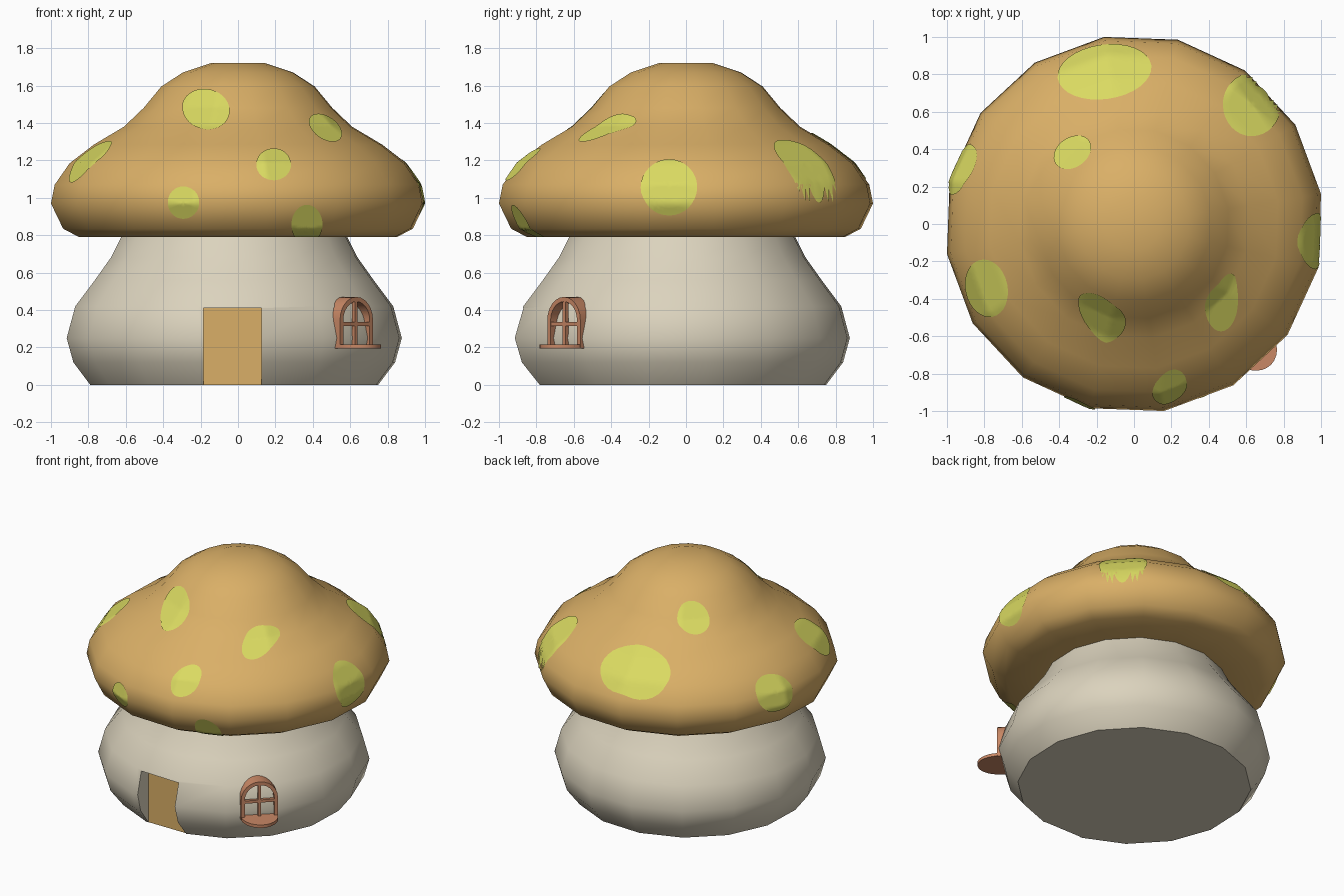
import bpy, bmesh, math
from mathutils import Vector
from mathutils.bvhtree import BVHTree

if "Cube" in bpy.data.objects:
    bpy.data.objects.remove(bpy.data.objects["Cube"])


def material(name, rgb):
    m = bpy.data.materials.new(name)
    m.diffuse_color = (*rgb, 1)
    m.use_nodes = True
    m.node_tree.nodes["Principled BSDF"].inputs["Base Color"].default_value = m.diffuse_color
    return m


TAN = material("tan", (0.70, 0.43, 0.135))
LIME = material("lime_yellow", (0.70, 0.70, 0.12))
CREAM = material("cream", (0.71, 0.65, 0.51))
CLAY = material("clay", (0.58, 0.245, 0.13))


def finish(name, bm, mat, angle=50):
    bmesh.ops.recalc_face_normals(bm, faces=bm.faces)
    me = bpy.data.meshes.new(name)
    bm.to_mesh(me)
    bm.free()
    me.materials.append(mat)
    ob = bpy.data.objects.new(name, me)
    bpy.context.collection.objects.link(ob)
    smooth(ob, angle)
    return ob


def smooth(ob, angle):
    bpy.ops.object.select_all(action='DESELECT')
    ob.select_set(True)
    bpy.context.view_layer.objects.active = ob
    bpy.ops.object.shade_smooth_by_angle(angle=math.radians(angle))


def lathe(profile, cx, cy, sides=16, turn=math.radians(9.1)):
    """Turned solid with flat ends; radii are read from the silhouette."""
    bm = bmesh.new()
    k = 1 / math.cos(turn)
    rings = []
    for r, z in profile:
        rings.append([bm.verts.new((cx + r * k * math.cos(turn + math.tau * i / sides),
                                    cy + r * k * math.sin(turn + math.tau * i / sides), z))
                      for i in range(sides)])
    for a, b in zip(rings, rings[1:]):
        for i in range(sides):
            j = (i + 1) % sides
            bm.faces.new((a[i], a[j], b[j], b[i]))
    bm.faces.new(rings[0])
    bm.faces.new(rings[-1])
    return bm


# Mushroom cap
cap_bm = lathe([(0.55, 0.79), (0.85, 0.79), (0.935, 0.835), (1.0, 0.97), (0.98, 1.07),
                (0.90, 1.185), (0.77, 1.285), (0.61, 1.38), (0.505, 1.48), (0.41, 1.595),
                (0.295, 1.67), (0.14, 1.722)], 0, 0)
bmesh.ops.recalc_face_normals(cap_bm, faces=cap_bm.faces)
tree = BVHTree.FromBMesh(cap_bm)
cap = finish("cap", cap_bm, TAN, 60)

# Stem house with a door recess cut into the front
stem = lathe([(0.77, 0), (0.86, 0.12), (0.896, 0.25), (0.85, 0.42), (0.745, 0.56),
              (0.66, 0.68), (0.605, 0.79), (0.59, 0.82)], -0.02, -0.02)
stem = finish("stem", stem, CREAM)
DOOR_Y = -0.775
cut_bm = bmesh.new()
bmesh.ops.create_cube(cut_bm, size=1)
for v in cut_bm.verts:
    v.co = (0.125 if v.co.x > 0 else -0.185,
            DOOR_Y if v.co.y > 0 else -1.2,
            0.41 if v.co.z > 0 else -0.2)
cutter = finish("door_cutter", cut_bm, CREAM)
cutter.hide_render = True
mod = stem.modifiers.new("door_cut", 'BOOLEAN')
mod.operation = 'DIFFERENCE'
mod.solver = 'EXACT'
mod.object = cutter
bpy.context.view_layer.objects.active = stem
bpy.ops.object.modifier_apply(modifier=mod.name)
bpy.data.objects.remove(cutter)
stem.data.materials.clear()
stem.data.materials.append(CREAM)
stem.data.materials.append(TAN)
for p in stem.data.polygons:      # back of the recess is the door
    p.material_index = int(p.normal.y < -0.95 and abs(p.center.y - DOOR_Y) < 0.004)
smooth(stem, 50)

# Painted spots: ellipses projected onto the cap from one side
VIEWS = {  # (u, v) -> ray origin, ray direction
    "front": (lambda u, v: (u, -3, v), (0, 1, 0)),
    "right": (lambda u, v: (3, u, v), (-1, 0, 0)),
    "left": (lambda u, v: (-3, u, v), (1, 0, 0)),
    "top": (lambda u, v: (u, v, 3), (0, 0, -1)),
}
SPOTS = [  # view, centre u, v, radii, tilt in degrees
    ("front", -0.17, 1.47, 0.127, 0.108, -15),
    ("front", 0.465, 1.37, 0.10, 0.06, -35),
    ("front", 0.19, 1.175, 0.092, 0.085, 0),
    ("front", -0.29, 0.975, 0.083, 0.085, 0),
    ("front", 0.367, 0.86, 0.083, 0.105, 0),
    ("top", -0.785, -0.342, 0.112, 0.155, 12),
    ("right", -0.09, 1.055, 0.15, 0.147, 0),
    ("top", 0.628, 0.635, 0.155, 0.168, 0),
    ("top", -0.157, 0.81, 0.252, 0.145, 8),
    ("top", -0.327, 0.38, 0.108, 0.08, 35),
    ("left", 0.29, 1.06, 0.135, 0.12, 0),
]


def spot(number, view, cu, cv, ru, rv, tilt, rings=8, seg=32):
    origin, direction = VIEWS[view]
    c, s = math.cos(math.radians(tilt)), math.sin(math.radians(tilt))
    bm = bmesh.new()

    def point(f, a):
        x, y = f * ru * math.cos(a), f * rv * math.sin(a)
        u, v = cu + x * c - y * s, cv + x * s + y * c
        if view != "top":
            v = max(v, 0.795)
        loc, nor, _, _ = tree.ray_cast(Vector(origin(u, v)), Vector(direction))
        return bm.verts.new(loc + nor * 0.006) if loc else None

    mid = point(0, 0)
    prev = None
    for k in range(1, rings + 1):
        ring = [point(k / rings, math.tau * i / seg) for i in range(seg)]
        for i in range(seg):
            j = (i + 1) % seg
            quad = (mid, ring[i], ring[j]) if prev is None else (prev[i], ring[i], ring[j], prev[j])
            if all(quad):
                bm.faces.new(quad)
        prev = ring
    ob = finish(f"cap_spot_{number}", bm, LIME, 60)
    toward = sum(p.normal.dot(Vector(direction)) for p in ob.data.polygons)
    if toward > 0:
        ob.data.flip_normals()


for n, data in enumerate(SPOTS, 1):
    spot(n, *data)

# Window, in local axes: t along the wall, n outward, z up
R = math.sqrt(0.5)


def place(t, n, z):
    t -= 0.014
    return Vector(((n + t) * R, (t - n) * R, z))


def prism(name, outlines, axis_points):
    """Extrude quads or polygons between two local positions."""
    bm = bmesh.new()
    for outline in outlines:
        a = [bm.verts.new(axis_points(p, 0)) for p in outline]
        b = [bm.verts.new(axis_points(p, 1)) for p in outline]
        bm.faces.new(a)
        bm.faces.new(b)
        for i in range(len(a)):
            j = (i + 1) % len(a)
            bm.faces.new((a[i], a[j], b[j], b[i]))
    bmesh.ops.remove_doubles(bm, verts=bm.verts, dist=1e-5)
    shared = [f for f in bm.faces if all(len(e.link_faces) > 2 for e in f.edges)]
    bmesh.ops.delete(bm, geom=shared, context='FACES_ONLY')
    return finish(name, [bm][0], CLAY, 40)


def arch(r):
    pts = [(r * math.cos(math.pi * i / 12), 0.345 + r * math.sin(math.pi * i / 12)) for i in range(13)]
    return [(r, 0.2)] + pts + [(-r, 0.2)]


outer, inner = arch(0.125), arch(0.1)
segments = [(outer[i], outer[i + 1], inner[i + 1], inner[i]) for i in range(len(outer) - 1)]
prism("window_frame", segments, lambda p, e: place(p[0], 0.91 if e else 0.80, p[1]))


def bar(name, t0, t1, z0, z1):
    prism(name, [[(t0, z0), (t1, z0), (t1, z1), (t0, z1)]],
          lambda p, e: place(p[0], 0.908 if e else 0.885, p[1]))


bar("window_upright", -0.01, 0.01, 0.2, 0.452)
bar("window_crossbar", -0.105, 0.105, 0.315, 0.335)

# Half-round window sill
half = [(0.125, 0.84)] + [(0.125 * math.cos(math.pi * i / 14), 0.90 + 0.15 * math.sin(math.pi * i / 14))
                          for i in range(15)] + [(-0.125, 0.84)]
prism("window_sill", [half], lambda p, e: place(p[0], p[1], 0.217 if e else 0.195))
